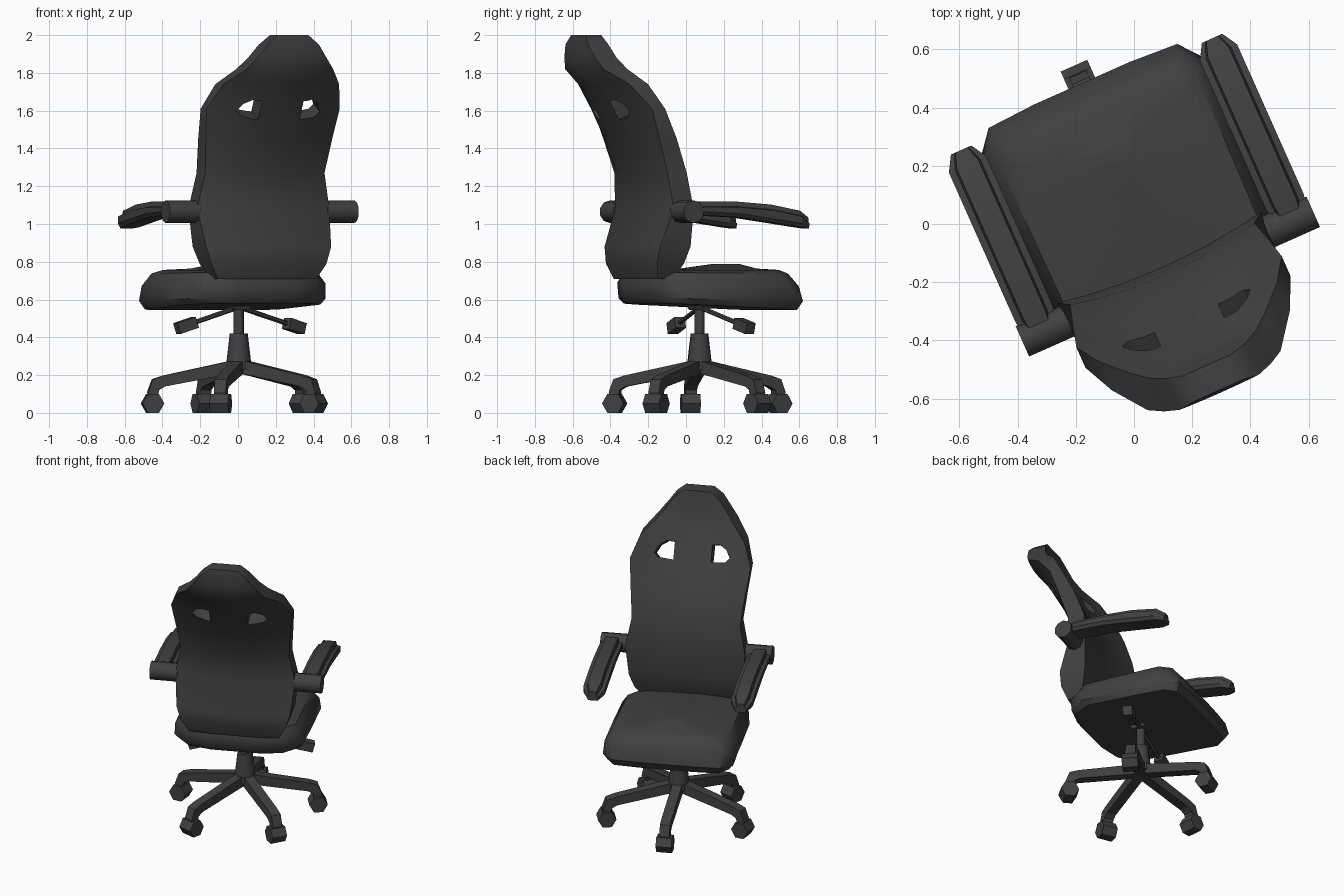
import bpy, bmesh
from math import radians, cos, sin, pi
from mathutils import Matrix, Vector

cube = bpy.data.objects.get("Cube")
if cube:
    bpy.data.objects.remove(cube)

# One dark upholstery and plastic colour
GREY = (0.052, 0.052, 0.052, 1)
mat = bpy.data.materials.new("charcoal")
mat.use_nodes = True
mat.diffuse_color = GREY
bsdf = mat.node_tree.nodes["Principled BSDF"]
bsdf.inputs["Base Color"].default_value = GREY
bsdf.inputs["Roughness"].default_value = 0.7

# The chair is modelled facing +y, then the whole of it is swivelled
PLACE = Matrix.Translation((0.03, 0.013, 0)) @ Matrix.Rotation(radians(24), 4, 'Z')
AXIS_Y = 0.064


def finish(name, bm, smooth=None):
    bmesh.ops.recalc_face_normals(bm, faces=bm.faces)
    bm.transform(PLACE)
    mesh = bpy.data.meshes.new(name)
    bm.to_mesh(mesh)
    bm.free()
    mesh.materials.append(mat)
    ob = bpy.data.objects.new(name, mesh)
    bpy.context.collection.objects.link(ob)
    if smooth:
        shade(ob, smooth)
    return ob


def shade(ob, angle):
    bpy.ops.object.select_all(action='DESELECT')
    ob.select_set(True)
    bpy.context.view_layer.objects.active = ob
    bpy.ops.object.shade_smooth_by_angle(angle=radians(angle))


def loft(name, rings, smooth=None, matrix=None):
    """Skin a list of equal-length closed rings and cap both ends."""
    bm = bmesh.new()
    rows = [[bm.verts.new(p) for p in ring] for ring in rings]
    n = len(rows[0])
    for a, b in zip(rows, rows[1:]):
        for i in range(n):
            j = (i + 1) % n
            bm.faces.new((a[i], a[j], b[j], b[i]))
    bm.faces.new(rows[0])
    bm.faces.new(rows[-1])
    if matrix:
        bm.transform(matrix)
    return finish(name, bm, smooth)


def tube(name, a, b, r1, r2, sides, smooth=None, turn=0):
    """Cylinder or cone between two points."""
    a, b = Vector(a), Vector(b)
    bm = bmesh.new()
    bmesh.ops.create_cone(bm, cap_ends=True, segments=sides, radius1=r1, radius2=r2,
                          depth=(b - a).length, matrix=Matrix.Rotation(turn, 4, 'Z'))
    q = (b - a).to_track_quat('Z', 'Y').to_matrix().to_4x4()
    bm.transform(Matrix.Translation((a + b) / 2) @ q)
    return finish(name, bm, smooth)


# Seat cushion: plan outline stacked at several heights, slightly domed on top
half = [(0.18, 0.515), (0.355, 0.505), (0.415, 0.43), (0.415, 0.15), (0.41, -0.145), (0.315, -0.265), (0.16, -0.3)]
outline = half + [(-x, y) for x, y in reversed(half)]


def seat_ring(scale, z, rear_lift=0.0, mid=0.1):
    return [(x * scale, mid + (y - 0.1) * scale, z + rear_lift * (0.5 - y) / 0.8) for x, y in outline]


loft("seat_cushion", [seat_ring(0.94, 0.545, 0.035), seat_ring(1, 0.592, 0.015),
                      seat_ring(0.985, 0.67, 0.02, 0.085), seat_ring(0.89, 0.738, 0.005, 0.075),
                      seat_ring(0.75, 0.757), seat_ring(0.42, 0.764, 0, 0.16), seat_ring(0.16, 0.787, 0, 0.21)], 40)

# Backrest shell: height, half width, edge front y, edge back y, bow of front and of back
rows = [(0.71, 0.287, -0.215, -0.305, 0.015, 0.02), (0.79, 0.333, -0.175, -0.33, 0.02, 0.025),
        (0.88, 0.362, -0.149, -0.325, 0.03, 0.035), (1.08, 0.383, -0.14, -0.255, 0.035, 0.04),
        (1.27, 0.346, -0.164, -0.275, 0.04, 0.05), (1.45, 0.366, -0.23, -0.33, 0.06, 0.08),
        (1.61, 0.386, -0.307, -0.383, 0.08, 0.12), (1.74, 0.335, -0.383, -0.49, 0.07, 0.085),
        (1.82, 0.25, -0.465, -0.603, 0.03, 0.035), (1.88, 0.2, -0.505, -0.63, 0.01, 0.014),
        (1.95, 0.148, -0.53, -0.647, 0.003, 0.003), (2.0, 0.09, -0.545, -0.64, 0, 0)]
steps = [-1, -0.75, -0.4, 0, 0.4, 0.75, 1]


def back_ring(z, w, front, back, front_bow, back_bow):
    side = lambda y, b: [(f * w, y - b * (1 - f * f), z) for f in steps]
    return side(front, front_bow) + side(back, back_bow)[::-1]


backrest = loft("backrest", [back_ring(*r) for r in rows])

# Harness openings through the backrest, tilted to follow its lean
hole = [(0.12, 1.54), (0.12, 1.665), (0.17, 1.67), (0.215, 1.635), (0.24, 1.58), (0.215, 1.55)]
for s in (-1, 1):
    cutter = loft("opening_cutter", [[(s * x, y, z + 0.5 * (y + 0.48)) for x, z in hole] for y in (-0.7, -0.2)])
    cutter.hide_render = True
    mod = backrest.modifiers.new("opening", 'BOOLEAN')
    mod.operation = 'DIFFERENCE'
    mod.solver = 'EXACT'
    mod.object = cutter
    bpy.context.view_layer.objects.active = backrest
    bpy.ops.object.modifier_apply(modifier=mod.name)
    bpy.data.objects.remove(cutter)
shade(backrest, 48)

# Armrests: pivot barrel and a curved, stepped pad
# Stations: y, top z, bottom z, width factor
pad = [(-0.21, 1.11, 1.035, 0.85), (-0.14, 1.12, 1.045, 1), (0.06, 1.118, 1.035, 1), (0.25, 1.103, 1.008, 1),
       (0.42, 1.07, 0.983, 1), (0.474, 1.035, 0.975, 0.55)]
for s, side in ((1, "right"), (-1, "left")):
    tube(f"{side}_arm_pivot", (s * 0.37, -0.212, 1.065), (s * 0.547, -0.212, 1.065), 0.06, 0.06, 10, 40)
    rings = []
    for y, top, bottom, k in pad:
        section = [(0.055, bottom), (0.07, bottom + 0.02), (0.07, top - 0.03), (0.047, top - 0.026), (0.04, top)]
        ring = section + [(-x, z) for x, z in reversed(section)]
        rings.append([(s * 0.472 + x * k, y, z) for x, z in ring])
    loft(f"{side}_arm_pad", rings, 25)

# Gas lift, its sleeve and the mounting plate
tube("gas_lift", (0, AXIS_Y, 0.4), (0, AXIS_Y, 0.57), 0.028, 0.028, 10, 40)
tube("lift_sleeve", (0, AXIS_Y, 0.23), (0, AXIS_Y, 0.42), 0.07, 0.048, 10, 40)
tube("seat_mount", (0, AXIS_Y, 0.545), (0, AXIS_Y, 0.58), 0.06, 0.08, 4, None, pi / 4)

# Adjustment levers with flat paddles
for side, end in (("right", (0.365, 0.16, 0.46)), ("left", (-0.305, 0.065, 0.463))):
    end = Vector(end)
    start = Vector((0, AXIS_Y, 0.56))
    along = (end - start).normalized()
    tube(f"{side}_lever", start, end, 0.013, 0.013, 6)
    bm = bmesh.new()
    bmesh.ops.create_cube(bm, size=1)
    bm.transform(Matrix.Diagonal((0.06, 0.06, 0.11, 1)))
    bm.transform(Matrix.Translation(end) @ along.to_track_quat('Z', 'Y').to_matrix().to_4x4())
    finish(f"{side}_lever_paddle", bm)

# Five-spoke base with casters
spoke = [(0.0, 0.285), (0.405, 0.197), (0.46, 0.178), (0.485, 0.11), (0.47, 0.05),
         (0.435, 0.05), (0.428, 0.12), (0.395, 0.14), (0.0, 0.215)]
for i in range(5):
    a = radians(90 + 72 * i)
    turn = Matrix.Translation((0, AXIS_Y, 0)) @ Matrix.Rotation(a, 4, 'Z')
    loft(f"base_spoke_{i + 1}", [[(r, t, z) for r, z in spoke] for t in (-0.032, 0.032)], None, turn)
    hexagon = [(0.459 + 0.058 * cos(k * pi / 3), 0.05 + 0.058 * sin(k * pi / 3)) for k in range(6)]
    loft(f"caster_{i + 1}", [[(r, t, z) for r, z in hexagon] for t in (-0.05, 0.05)], None, turn)
